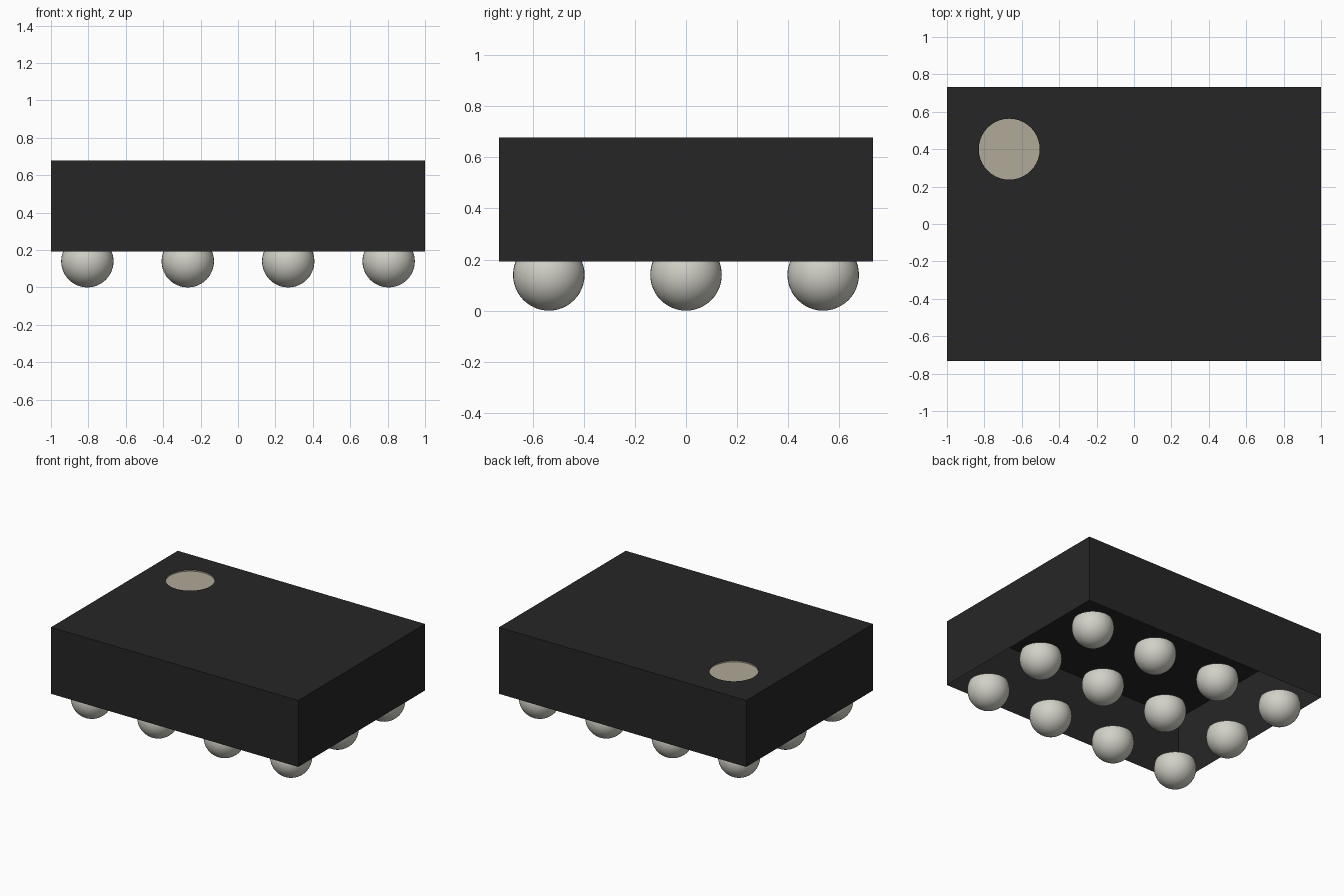
import bpy, bmesh, math
from mathutils import Vector, Matrix

cube = bpy.data.objects.get("Cube")
if cube:
    bpy.data.objects.remove(cube, do_unlink=True)

HALF_X, HALF_Y = 1.0, 0.732
Z_BOTTOM, Z_TOP = 0.192, 0.678
MARK = Vector((-0.667, 0.40, Z_TOP))
MARK_R, MARK_DEPTH = 0.163, 0.009
BALL_R, PITCH = 0.14, 0.537


def material(name, colour):
    m = bpy.data.materials.new(name)
    m.use_nodes = True
    m.diffuse_color = (*colour, 1)
    m.node_tree.nodes["Principled BSDF"].inputs["Base Color"].default_value = (*colour, 1)
    return m


def add_object(name, bm, mat):
    mesh = bpy.data.meshes.new(name)
    bm.to_mesh(mesh)
    bm.free()
    mesh.materials.append(mat)
    obj = bpy.data.objects.new(name, mesh)
    bpy.context.collection.objects.link(obj)
    return obj


def ring(bm, points):
    verts = [bm.verts.new(p) for p in points]
    edges = [bm.edges.new((verts[i - 1], verts[i])) for i in range(len(verts))]
    return verts, edges


def circle(z):
    steps = [2 * math.pi * i / 40 for i in range(40)]
    return [(MARK.x + MARK_R * math.cos(a), MARK.y + MARK_R * math.sin(a), z) for a in steps]


black = material("black plastic", (0.0200, 0.0194, 0.0194))
tan = material("tan marker", (0.435, 0.398, 0.316))
silver = material("solder grey", (0.645, 0.637, 0.572))

# Shell: top with a round opening, four thin walls, open underneath
bm = bmesh.new()
corners = [(-HALF_X, -HALF_Y), (HALF_X, -HALF_Y), (HALF_X, HALF_Y), (-HALF_X, HALF_Y)]
top, top_edges = ring(bm, [(x, y, Z_TOP) for x, y in corners])
_, hole_edges = ring(bm, circle(Z_TOP))
bmesh.ops.triangle_fill(bm, edges=top_edges + hole_edges, use_beauty=True, normal=(0, 0, 1))
low = [bm.verts.new((x, y, Z_BOTTOM)) for x, y in corners]
for i in range(4):
    bm.faces.new((low[i - 1], low[i], top[i], top[i - 1]))
bmesh.ops.recalc_face_normals(bm, faces=bm.faces)
add_object("package_body", bm, black)

# Corner marker: shallow recessed dish
bm = bmesh.new()
floor, _ = ring(bm, circle(Z_TOP - MARK_DEPTH))
rim, _ = ring(bm, circle(Z_TOP))
bm.faces.new(floor)
for i in range(len(rim)):
    bm.faces.new((floor[i], floor[i - 1], rim[i - 1], rim[i]))
add_object("corner_marker", bm, tan)

# Solder balls: spheres cut off level with the underside, in a 4 by 3 grid
bm = bmesh.new()
bmesh.ops.create_uvsphere(bm, u_segments=40, v_segments=24, radius=BALL_R,
                          matrix=Matrix.Translation((0, 0, BALL_R)))
bmesh.ops.bisect_plane(bm, geom=bm.verts[:] + bm.edges[:] + bm.faces[:],
                       plane_co=(0, 0, Z_BOTTOM), plane_no=(0, 0, 1), clear_outer=True)
for f in bm.faces:
    f.smooth = True
first = add_object("solder_ball", bm, silver)
for col in range(4):
    for row in range(3):
        ball = first
        if col or row:
            ball = bpy.data.objects.new("solder_ball", first.data)
            bpy.context.collection.objects.link(ball)
        ball.location = ((col - 1.5) * PITCH, (row - 1) * PITCH, 0)
